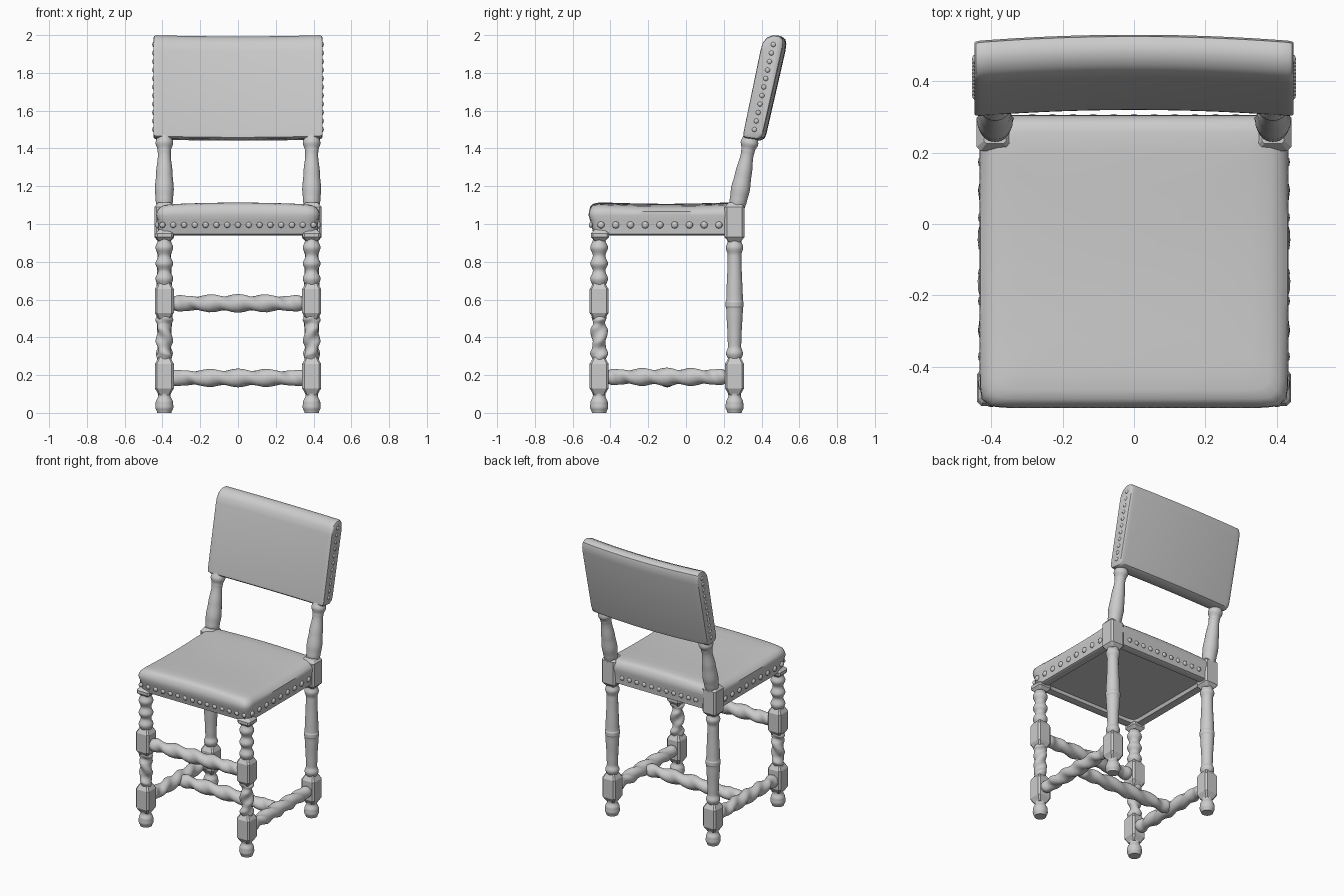
import bpy, bmesh, math
from mathutils import Vector, Matrix

if "Cube" in bpy.data.objects:
    bpy.data.objects.remove(bpy.data.objects["Cube"])

LEG_X, FRONT_Y, REAR_Y = 0.39, -0.46, 0.257


def finish(name, bm, mirror=False, angle=40):
    """Turn a bmesh into a smooth-shaded object, optionally mirrored in x."""
    bmesh.ops.recalc_face_normals(bm, faces=bm.faces)
    me = bpy.data.meshes.new(name)
    bm.to_mesh(me)
    bm.free()
    me.shade_smooth()
    me.set_sharp_from_angle(angle=math.radians(angle))
    ob = bpy.data.objects.new(name, me)
    bpy.context.collection.objects.link(ob)
    if mirror:
        mod = ob.modifiers.new("mirror", 'MIRROR')
        mod.use_mirror_merge = False
    return ob


def loft(name, rings, mirror=False, angle=40):
    """Skin a list of closed rings and cap both ends."""
    bm = bmesh.new()
    vs = [[bm.verts.new(p) for p in ring] for ring in rings]
    n = len(vs[0])
    for a, b in zip(vs, vs[1:]):
        for i in range(n):
            j = (i + 1) % n
            bm.faces.new((a[i], a[j], b[j], b[i]))
    bm.faces.new(vs[0])
    bm.faces.new(vs[-1])
    return finish(name, bm, mirror, angle)


def turned(name, start, end, profile, mirror=False, turns=0, depth=0.16, segs=28):
    """Turned spindle; profile is (fraction, radius). turns adds a two-start twist."""
    start, end = Vector(start), Vector(end)
    q = (end - start).to_track_quat('Z', 'Y')
    steps = 6 if not turns else max(6, int(64 / len(profile)))
    samples = [profile[0]]
    for (t0, r0), (t1, r1) in zip(profile, profile[1:]):
        for k in range(1, steps + 1):
            u = k / steps
            samples.append((t0 + (t1 - t0) * u, r0 + (r1 - r0) * u * u * (3 - 2 * u)))
    rings = []
    for t, r in samples:
        fade = min(1, t / 0.15, (1 - t) / 0.15) if turns else 0
        ring = []
        for i in range(segs):
            a = 2 * math.pi * i / segs
            rr = r * (1 + depth * fade * math.cos(2 * (a - 2 * math.pi * turns * t)))
            ring.append(start.lerp(end, t) + q @ Vector((rr * math.cos(a), rr * math.sin(a), 0)))
        rings.append(ring)
    return loft(name, rings, mirror)


def block(name, y, z0, z1, half=0.05, chamfer=0.035):
    """Square leg block with chamfered ends and slightly eased corners."""
    rings = []
    for z, h in ((z0, half * 0.6), (z0 + chamfer, half), (z1 - chamfer, half), (z1, half * 0.6)):
        c = h * 0.78
        pts = ((h, c), (c, h), (-c, h), (-h, c), (-h, -c), (-c, -h), (c, -h), (h, -c))
        rings.append([(LEG_X + px, y + py, z) for px, py in pts])
    return loft(name, rings, True, 25)


def studs(name, placements):
    """Row of domed nails; placements are (position, outward normal, radius)."""
    bm = bmesh.new()
    for p, nrm, r in placements:
        m = (Matrix.Translation(p) @ Vector(nrm).to_track_quat('Z', 'Y').to_matrix().to_4x4()
             @ Matrix.Diagonal((1, 1, 0.6, 1)))
        bmesh.ops.create_uvsphere(bm, u_segments=10, v_segments=6, radius=r, matrix=m)
    return finish(name, bm, angle=80)


def upright(name, y, z0, z1, points, **kw):
    """Vertical turning pair given (z, radius) points."""
    prof = [((z - z0) / (z1 - z0), r) for z, r in points]
    return turned(name, (LEG_X, y, z0), (LEG_X, y, z1), prof, True, **kw)


# Feet and lower blocks
for tag, y in (("front", FRONT_Y), ("rear", REAR_Y)):
    upright(tag + "_foot", y, 0, 0.13,
            [(0, 0.038), (0.03, 0.048), (0.055, 0.046), (0.09, 0.033), (0.13, 0.04)])
    block(tag + "_lower_block", y, 0.095, 0.295)

# Front legs: twisted lower part, block, beaded upper part
upright("front_leg_twist", FRONT_Y, 0.27, 0.53,
        [(0.27, 0.034), (0.31, 0.042), (0.345, 0.034), (0.38, 0.04), (0.44, 0.04),
         (0.47, 0.034), (0.495, 0.042), (0.53, 0.034)], turns=1.2)
block("front_middle_block", FRONT_Y, 0.495, 0.69)
beads = [(0.66, 0.03)]
for z in (0.71, 0.79, 0.875):
    beads += [(z, 0.047), (z + 0.042, 0.033)]
upright("front_leg_beads", FRONT_Y, 0.66, 0.95, beads + [(0.95, 0.042)])
block("front_top_block", FRONT_Y + 0.005, 0.91, 0.97, 0.048, 0.02)

# Rear legs: plain column, seat block and raked post
upright("rear_leg_column", REAR_Y, 0.27, 0.95,
        [(0.27, 0.03), (0.315, 0.045), (0.35, 0.035), (0.40, 0.037), (0.555, 0.044),
         (0.565, 0.048), (0.585, 0.048), (0.595, 0.044), (0.80, 0.037), (0.835, 0.036),
         (0.875, 0.046), (0.91, 0.036), (0.95, 0.04)])
block("rear_seat_block", REAR_Y, 0.905, 1.115, 0.052, 0.025)
turned("back_post", (LEG_X, 0.268, 1.08), (LEG_X, 0.348, 1.49),
       [(0, 0.04), (0.12, 0.046), (0.25, 0.05), (0.45, 0.044), (0.70, 0.034), (0.76, 0.036),
        (0.85, 0.047), (0.94, 0.038), (1, 0.036)], True)

# Twisted stretchers: front rail and the H below
RAIL = [(0, 0.032), (0.06, 0.042), (0.12, 0.036), (0.2, 0.041), (0.5, 0.043),
        (0.8, 0.041), (0.88, 0.036), (0.94, 0.042), (1, 0.032)]
turned("front_stretcher", (-0.36, FRONT_Y, 0.58), (0.36, FRONT_Y, 0.58), RAIL, turns=2.5)
turned("side_stretcher", (LEG_X, -0.43, 0.19), (LEG_X, 0.225, 0.19), RAIL, True, turns=2.5)
turned("cross_stretcher", (-0.38, -0.10, 0.185), (0.38, -0.10, 0.185), RAIL, turns=2.5)


# Seat: upholstered top, nailed edge and recessed underside
def seat_ring(inset, z, n=120, power=22):
    hx, hy, cy = 0.433 - inset, 0.411 - inset, -0.105
    ring = []
    for i in range(n):
        a = 2 * math.pi * (i + 0.5) / n
        c, s = math.cos(a), math.sin(a)
        r = 1 / (abs(c) ** power + abs(s) ** power) ** (1 / power)
        x, y, zz = hx * r * c, cy + hy * r * s, z
        if y < -0.4 and z < 1.03:
            y += 0.018 * (1.03 - z) / 0.09
        if z > 1.07:
            zz += 0.012 * (1 - (x / 0.43) ** 2) - 0.012 * max(0, 1 - ((y - cy) / 0.4) ** 2)
        ring.append((x, y, zz))
    return ring


SEAT = [(0.075, 0.965), (0.065, 0.945), (0.025, 0.94), (0.01, 0.947), (0.006, 1.02),
        (0.0, 1.045), (0.002, 1.065), (0.01, 1.083), (0.025, 1.096), (0.05, 1.103),
        (0.1, 1.106), (0.2, 1.107), (0.3, 1.107), (0.38, 1.107)]
loft("seat", [seat_ring(i, z) for i, z in SEAT])

nails = []
for k in range(9):
    y = -0.45 + k * 0.078
    nails += [((s * 0.426, y, 0.995), (s, 0, 0), 0.019) for s in (-1, 1)]
for k in range(15):
    x = -0.40 + k * 0.8 / 14
    nails.append(((x, -0.504, 0.995), (0, -1, 0), 0.016))
    if abs(x) < 0.33:
        nails.append(((x, 0.299, 0.995), (0, 1, 0), 0.016))
studs("seat_nails", nails)

# Back panel: raked section swept across the width with a slight bow
SECTION = [(0.312, 1.456), (0.302, 1.466), (0.303, 1.485), (0.393, 1.92), (0.405, 1.96),
           (0.428, 1.988), (0.46, 2.0), (0.49, 1.998), (0.508, 1.985), (0.513, 1.96),
           (0.508, 1.92), (0.408, 1.485), (0.398, 1.46), (0.375, 1.448)]
mid = Vector((0.408, 1.725))
rings = []
xs = [-0.448, -0.444, -0.432] + [-0.41 + 0.82 * i / 20 for i in range(21)] + [0.432, 0.444, 0.448]
for x in xs:
    bow = 1 - (x / 0.45) ** 2
    shrink = {0.448: 0.014, 0.444: 0.005}.get(abs(x), 0)
    ring = []
    for p in SECTION:
        d = Vector(p) - mid
        d -= d.normalized() * shrink
        ring.append((x, mid.x + d.x + 0.018 * bow, mid.y + d.y - 0.007 * bow))
    rings.append(ring)
loft("back_panel", rings)

nails = []
for k in range(11):
    u = k / 10
    nails += [((s * 0.446, 0.362 + 0.1 * u, 1.50 + 0.45 * u), (s, 0, 0), 0.014) for s in (-1, 1)]
studs("back_nails", nails)
